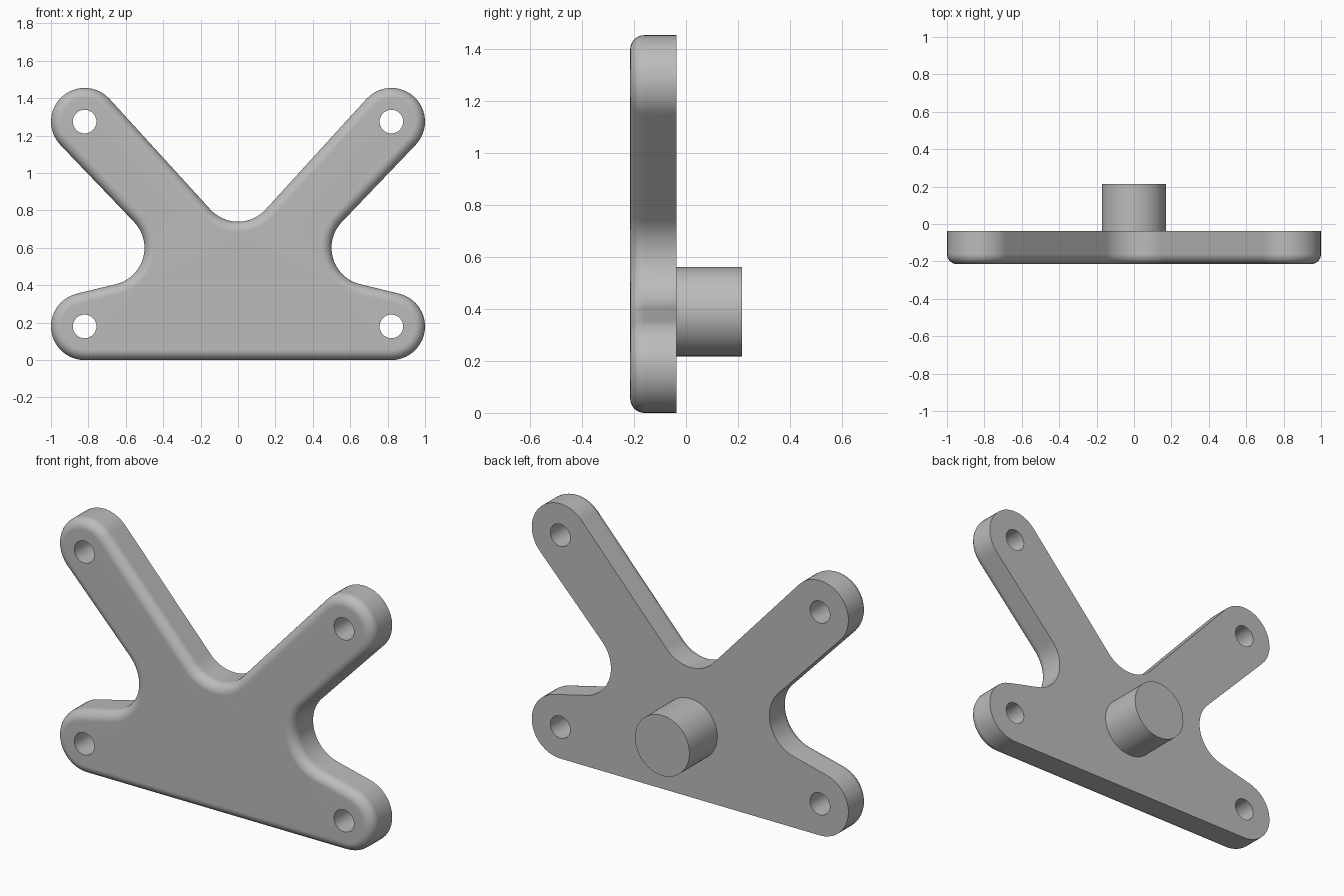
import bpy, bmesh, math

if "Cube" in bpy.data.objects:
    bpy.data.objects.remove(bpy.data.objects["Cube"], do_unlink=True)

FRONT, BACK, BOSS_END = -0.215, -0.037, 0.215
FILLET = 0.055

grey = bpy.data.materials.new("plain_grey")
grey.use_nodes = True
color = (0.5, 0.5, 0.5, 1)
grey.diffuse_color = color
grey.node_tree.nodes["Principled BSDF"].inputs["Base Color"].default_value = color

# Outline as tangent circles (x, z, signed radius); negative radius is concave
half = [(0.82, 0.18, 0.18), (0.70, 0.60, -0.20), (0.82, 1.275, 0.18)]
circles = half + [(0, 0.94, -0.20)] + [(-x, z, r) for x, z, r in reversed(half)]
hole_centres = [(x, z) for x, z, r in circles if r > 0]


def tangent_angle(a, b):
    dx, dz = b[0] - a[0], b[1] - a[1]
    return math.atan2(dz, dx) - math.asin((b[2] - a[2]) / math.hypot(dx, dz))


def outline(inset, steps=20):
    """Arcs joined by their common tangents, moved inward by inset."""
    pts = []
    n = len(circles)
    for i, (x, z, r) in enumerate(circles):
        t0 = tangent_angle(circles[i - 1], circles[i])
        t1 = tangent_angle(circles[i], circles[(i + 1) % n])
        turn = (t1 - t0) % math.tau if r > 0 else -((t0 - t1) % math.tau)
        for k in range(steps + 1):
            t = t0 + turn * k / steps
            pts.append((x + (r - inset) * math.sin(t), z - (r - inset) * math.cos(t)))
    return pts


def circle(x, z, r, steps=48):
    return [(x + r * math.cos(math.tau * k / steps), z + r * math.sin(math.tau * k / steps))
            for k in range(steps)]


def ring(bm, pts, y):
    verts = [bm.verts.new((x, y, z)) for x, z in pts]
    return verts, [bm.edges.new((verts[i - 1], verts[i])) for i in range(len(verts))]


def bridge(bm, a, b):
    for i in range(len(a)):
        bm.faces.new((a[i - 1], a[i], b[i], b[i - 1]))


def finish(bm, name):
    bmesh.ops.recalc_face_normals(bm, faces=bm.faces[:])
    mesh = bpy.data.meshes.new(name)
    bm.to_mesh(mesh)
    bm.free()
    obj = bpy.data.objects.new(name, mesh)
    bpy.context.collection.objects.link(obj)
    mesh.materials.append(grey)
    bpy.ops.object.select_all(action="DESELECT")
    obj.select_set(True)
    bpy.context.view_layer.objects.active = obj
    bpy.ops.object.shade_smooth_by_angle(angle=math.radians(30))
    weighted = obj.modifiers.new("flat_faces", "WEIGHTED_NORMAL")
    weighted.keep_sharp = True


# Plate: side wall, rounded front edge and four through holes
bm = bmesh.new()
levels = [(0, BACK)]
for k in range(9):
    a = math.pi / 2 * k / 8
    levels.append((FILLET * (1 - math.cos(a)), FRONT + FILLET * (1 - math.sin(a))))
rings = [ring(bm, outline(inset), y) for inset, y in levels]
for a, b in zip(rings, rings[1:]):
    bridge(bm, a[0], b[0])
back_edges, front_edges = list(rings[0][1]), list(rings[-1][1])
for x, z in hole_centres:
    back_ring = ring(bm, circle(x, z, 0.063), BACK)
    front_ring = ring(bm, circle(x, z, 0.063), FRONT)
    bridge(bm, back_ring[0], front_ring[0])
    back_edges += back_ring[1]
    front_edges += front_ring[1]
for edges in (back_edges, front_edges):
    bmesh.ops.triangle_fill(bm, use_beauty=True, use_dissolve=False, edges=edges)
finish(bm, "mounting_plate")

# Round boss on the back
bm = bmesh.new()
inner = ring(bm, circle(0, 0.39, 0.172, 64), BACK - 0.01)[0]
outer = ring(bm, circle(0, 0.39, 0.172, 64), BOSS_END)[0]
bridge(bm, inner, outer)
bm.faces.new(inner)
bm.faces.new(outer)
finish(bm, "back_boss")
